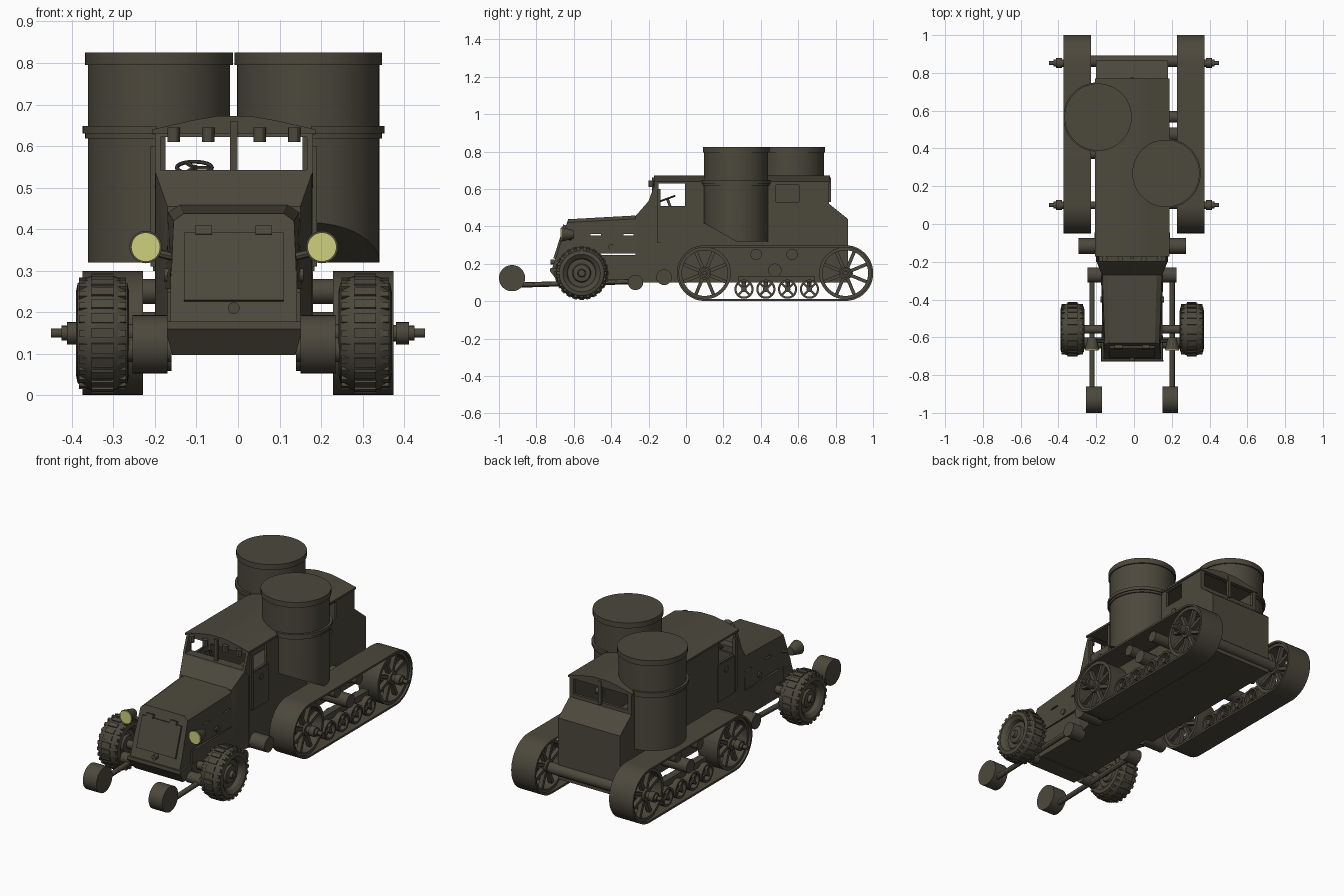
import bpy, bmesh, math
from mathutils import Matrix, Vector

if "Cube" in bpy.data.objects:
    bpy.data.objects.remove(bpy.data.objects["Cube"])

C = -0.01  # centre line of the hull


def material(name, rgb):
    m = bpy.data.materials.new(name)
    m.diffuse_color = (*rgb, 1)
    m.use_nodes = True
    m.node_tree.nodes["Principled BSDF"].inputs["Base Color"].default_value = m.diffuse_color
    return m


OLIVE = material("dark_olive", (0.072, 0.065, 0.045))
LENS = material("lamp_yellow", (0.62, 0.63, 0.21))


def finish(name, bm, mat=OLIVE):
    bmesh.ops.recalc_face_normals(bm, faces=bm.faces)
    me = bpy.data.meshes.new(name)
    bm.to_mesh(me)
    bm.free()
    me.materials.append(mat)
    o = bpy.data.objects.new(name, me)
    bpy.context.collection.objects.link(o)
    return o


def add_box(bm, lo, hi, mat=Matrix()):
    lo, hi = Vector(lo), Vector(hi)
    m = mat @ Matrix.Translation((lo + hi) / 2) @ Matrix.Diagonal((*(hi - lo), 1))
    bmesh.ops.create_cube(bm, size=1, matrix=m)


def add_rod(bm, p, q, r, r2=None, n=24):
    p, q = Vector(p), Vector(q)
    d = q - p
    m = Matrix.Translation((p + q) / 2) @ d.to_track_quat('Z', 'Y').to_matrix().to_4x4()
    bmesh.ops.create_cone(bm, cap_ends=True, segments=n, radius1=r,
                          radius2=r if r2 is None else r2, depth=d.length, matrix=m)


def add_lathe(bm, prof, loc, axis='X', n=48, closed=False):
    # profile of (radius, distance along the axis)
    rings = []
    for i in range(n):
        a = 2 * math.pi * i / n
        ring = []
        for r, u in prof:
            c, s = r * math.cos(a), r * math.sin(a)
            v = {'X': (u, c, s), 'Y': (c, u, s), 'Z': (c, s, u)}[axis]
            ring.append(bm.verts.new(Vector(loc) + Vector(v)))
        rings.append(ring)
    k = len(prof)
    for i in range(n):
        a, b = rings[i], rings[(i + 1) % n]
        for j in range(k if closed else k - 1):
            bm.faces.new((a[j], a[(j + 1) % k], b[(j + 1) % k], b[j]))
    bmesh.ops.remove_doubles(bm, verts=[v for r in rings for v in r], dist=1e-5)


def box(name, lo, hi):
    bm = bmesh.new()
    add_box(bm, lo, hi)
    return finish(name, bm)


def rod(name, p, q, r, r2=None, n=24, mat=OLIVE):
    bm = bmesh.new()
    add_rod(bm, p, q, r, r2, n)
    return finish(name, bm, mat)


def hull(name, half):
    # convex solid from half its corners, mirrored over the centre line
    bm = bmesh.new()
    for x, y, z in half:
        bm.verts.new((C + x, y, z))
        bm.verts.new((C - x, y, z))
    bmesh.ops.convex_hull(bm, input=bm.verts)
    bmesh.ops.dissolve_limit(bm, angle_limit=0.01, verts=bm.verts, edges=bm.edges)
    return finish(name, bm)


def prism(name, pts, make, d):
    bm = bmesh.new()
    f = bm.faces.new([bm.verts.new(make(*p)) for p in pts])
    g = bmesh.ops.extrude_face_region(bm, geom=[f])["geom"]
    bmesh.ops.translate(bm, vec=d, verts=[v for v in g if isinstance(v, bmesh.types.BMVert)])
    return finish(name, bm)


def cut(o, lo, hi):
    c = box("cutter", lo, hi)
    m = o.modifiers.new("cut", 'BOOLEAN')
    m.operation, m.object, m.solver = 'DIFFERENCE', c, 'EXACT'
    bpy.context.view_layer.objects.active = o
    bpy.ops.object.modifier_apply(modifier="cut")
    bpy.data.objects.remove(c)


# cabin shell with open windows
W = 0.19
cabin = prism("cabin", [(-.16, .1), (-.16, .5), (-.2, .535), (-.162, .64), (.765, .64), (.765, .52),
                        (.865, .44), (.865, .1)], lambda y, z: (C - W, y, z), (2 * W, 0, 0))
cut(cabin, (C - .176, -.14, .3), (C + .176, .75, .7))
cut(cabin, (C - .176, -.3, .542), (C + .176, -.1, .622))
cut(cabin, (C - .165, .7, .54), (C + .165, .8, .625))
cut(cabin, (C - .3, -.148, .51), (C + .3, -.005, .628))
cut(cabin, (C + .1, .48, .53), (C + .3, .605, .62))
prism("roof", [(-.197, .63), (-.197, .64), (-.1, .662), (-.04, .672), (.04, .672), (.1, .662),
               (.197, .64), (.197, .63)], lambda x, z: (C + x, -.172, z), (0, .942, 0))
for y, part in ((-.183, "windscreen_post"), (.757, "rear_window_post")):
    box(part, (C - .009, y, .53), (C + .009, y + .018, .66))
for i, x in enumerate((-.145, -.062, .062, .145)):
    rod(f"visor_clip_{i}", (C + x, -.185, .61), (C + x, -.185, .645), .015, n=12)

# cowl, bonnet, nose and underpan
hull("cowl", [(.16, -.27, .1), (.16, -.27, .455), (.188, -.2, .535), (.188, -.15, .1), (.188, -.15, .535)])
bonnet = hull("bonnet", [(.13, -.27, .458), (.158, -.27, .44), (.165, -.27, .256), (.12, -.63, .438),
                         (.145, -.635, .42), (.152, -.69, .256)])
for y in (-.51, -.335):
    cut(bonnet, (-.3, y, .35), (.3, y + .055, .359))
hull("nose", [(.152, -.58, .3), (.152, -.672, .3), (.152, -.715, .178), (.152, -.58, .178)])
hull("front_pan", [(.162, -.725, .178), (.165, -.727, .16), (.148, -.68, .097), (.162, -.58, .178), (.148, -.58, .097)])
hull("chassis", [(.16, -.62, .1), (.16, -.62, .248), (.16, -.2, .1), (.16, -.2, .248)])
slope = Matrix.Translation((C, -.682, .3)) @ Matrix.Rotation(math.radians(-18.3), 4, 'X')
bm = bmesh.new()
add_box(bm, (-.12, -.004, -.075), (.12, .02, .095), slope)
for x in (-.072, .072):
    add_box(bm, (x - .02, -.01, .09), (x + .02, .01, .112), slope)
finish("radiator_flap", bm)
rod("crank_boss", (C, -.725, .21), (C, -.69, .21), .014)

# door plates, hinge bars, frames and locks on both sides
for s, side in ((-1, "left"), (1, "right")):
    def X(d):
        return C + s * d
    bm = bmesh.new()
    for d, lo, hi in ((.194, (-.135, .3), (.01, .505)), (.2, (-.152, .31), (-.136, .6)),
                      (.196, (-.152, .628), (.76, .638))):
        add_box(bm, (min(X(d), X(.18)), *lo), (max(X(d), X(.18)), *hi))
    finish(side + "_door", bm)
    for i, (y, z, d) in enumerate(((-.06, .46, .2), (.545, .475, .198), (-.4, .29, .168))):
        rod(f"{side}_lock_{i}", (X(.14), y, z), (X(d), y, z), .016, n=12)
    # headlamps
    rod(side + "_headlamp", (X(.212), -.6, .357), (X(.212), -.665, .357), .022, .039, 32)
    rod(side + "_lens", (X(.212), -.664, .357), (X(.212), -.67, .357), .035, n=32, mat=LENS)
    rod(side + "_lamp_bracket", (X(.212), -.62, .35), (X(.13), -.62, .33), .01, n=8)
    # ditch roller with its arm and mounts
    bm = bmesh.new()
    add_rod(bm, (X(.16), -.93, .123), (X(.244), -.93, .123), .07, n=40)
    finish(side + "_ditch_roller", bm)
    bm = bmesh.new()
    add_rod(bm, (X(.212), -.93, .085), (X(.212), -.27, .105), .014, n=12)
    add_rod(bm, (X(.15), -.63, .11), (X(.255), -.63, .11), .03)
    add_rod(bm, (X(.15), -.27, .1), (X(.235), -.27, .1), .041)
    finish(side + "_roller_arm", bm)
    rod(side + "_side_drum", (X(.15), -.117, .128), (X(.285), -.117, .128), .042)
    # front wheel with tread blocks
    bm = bmesh.new()
    outer = [(0, .062), (.018, .062), (.022, .045), (.045, .042), (.05, .03), (.075, .03), (.082, .05),
             (.1, .064), (.12, .06), (.133, .04), (.139, .022)]
    add_lathe(bm, outer + [(r, -u) for r, u in reversed(outer)], (X(.316), -.558, .15))
    for i in range(24):
        m = Matrix.Translation((X(.316), -.558, .15)) @ Matrix.Rotation(math.tau * i / 24, 4, 'X')
        add_box(bm, (-.026, -.012, .125), (.026, .012, .144), m)
        for u in (-1, 1):
            add_box(bm, (u * .043 - .014, -.008, .11), (u * .043 + .014, .008, .134), m)
    finish(side + "_front_wheel", bm)
rod("front_axle", (C - .3, -.558, .15), (C + .3, -.558, .15), .022)


# track units
def spoked(name, x, y, z, r, w, rim, hub, spokes, t):
    bm = bmesh.new()
    add_lathe(bm, [(r, -w), (r, w), (r - rim, w), (r - rim, -w)], (x, y, z), closed=True)
    add_rod(bm, (x - w, y, z), (x + w, y, z), hub)
    for i in range(spokes):
        m = Matrix.Translation((x, y, z)) @ Matrix.Rotation(math.tau * (i + .5) / spokes, 4, 'X')
        for u in (-.6 * w, .6 * w):
            add_box(bm, (u - .012, -t, hub * .8), (u + .012, t, r - rim * .5), m)
    finish(name, bm)


YF, YR, ZC = .1, .852, .15
for s, side in ((-1, "left"), (1, "right")):
    xc = s * .301
    bm = bmesh.new()
    loops = []
    for r in (.149, .138):
        path = [(YR + r * math.sin(a), ZC + r * math.cos(a)) for a in (math.pi * i / 24 for i in range(25))]
        path += [(YF - r * math.sin(a), ZC - r * math.cos(a)) for a in (math.pi * i / 24 for i in range(25))]
        loops += [[bm.verts.new((xc + dx, y, z)) for y, z in path] for dx in (-.073, .073)]
    a, b, c, d = loops
    for p, q in ((a, b), (b, d), (d, c), (c, a)):
        for i in range(50):
            j = (i + 1) % 50
            bm.faces.new((p[i], p[j], q[j], q[i]))
    finish(side + "_track_belt", bm)
    for y, part in ((YF, "front"), (YR, "rear")):
        spoked(f"{side}_{part}_track_wheel", xc, y, ZC, .14, .06, .018, .034, 8, .009)
        bm = bmesh.new()
        for x0, x1, r in ((.1, .4, .02), (.38, .412, .027), (.412, .425, .018), (.425, .45, .011)):
            add_rod(bm, (s * x0, y, ZC), (s * x1, y, ZC), r, n=16)
        finish(f"{side}_{part}_hub", bm)
    for i, y in enumerate((.31, .427, .543, .66)):
        spoked(f"{side}_road_wheel_{i}", xc, y, .064, .051, .05, .011, .015, 4, .006)
    bm = bmesh.new()
    add_box(bm, (xc - .02, .28, .1), (xc + .02, .69, .135))
    add_rod(bm, (s * .15, .475, .165), (s * .36, .475, .165), .036)
    for y in (.375, .567):
        add_rod(bm, (s * .15, y, .25), (s * .35, y, .25), .03)
    for y in (.31, .427, .543, .66):
        add_rod(bm, (xc, y, .064), (xc, y, .12), .012, n=12)
    finish(side + "_bogie", bm)
rod("rear_axle_tube", (-.23, YR + .01, ZC), (.23, YR + .01, ZC), .03)

# two gun drums, lower halves trimmed at the hull wall
for s, side, x, y in ((-1, "left", -.19, .566), (1, "right", .169, .268)):
    bm = bmesh.new()
    add_lathe(bm, [(0, .32), (.171, .32), (.171, .618), (.178, .618), (.178, .63), (.184, .63),
                   (.184, .648), (0, .648)], (x, y, 0), 'Z', 64)
    planes = [((C + s * .186, 0, 0), (-s, 0, 0))]
    if s > 0:
        planes.append(((0, .09, .42), (0, -.095, -.17)))
    for co, no in planes:
        bmesh.ops.bisect_plane(bm, geom=bm.verts[:] + bm.edges[:] + bm.faces[:], plane_co=co,
                               plane_no=no, clear_outer=True)
        bmesh.ops.holes_fill(bm, edges=[e for e in bm.edges if e.is_boundary], sides=0)
    finish(side + "_drum_base", bm)
    bm = bmesh.new()
    add_lathe(bm, [(0, .64), (.171, .64), (.171, .795), (.178, .795), (.178, .825), (0, .825)],
              (x, y, 0), 'Z', 64)
    finish(side + "_drum_top", bm)

# steering wheel
bm = bmesh.new()
add_lathe(bm, [(.042 + .005 * math.cos(a), .005 * math.sin(a)) for a in (math.tau * i / 8 for i in range(8))],
          (0, 0, 0), 'Z', 32, True)
for a in range(3):
    add_box(bm, (0, -.004, -.003), (.042, .004, .003), Matrix.Rotation(math.tau * a / 3, 4, 'Z'))
add_rod(bm, (0, 0, -.2), (0, 0, .005), .007, n=12)
bm.transform(Matrix.Translation((-.105, -.1, .548)) @ Matrix.Rotation(math.radians(20), 4, 'X'))
finish("steering_wheel", bm)

# smooth the round parts, keep edges sharp
bpy.ops.object.select_all(action='SELECT')
bpy.context.view_layer.objects.active = cabin
bpy.ops.object.shade_smooth_by_angle(angle=math.radians(30))
